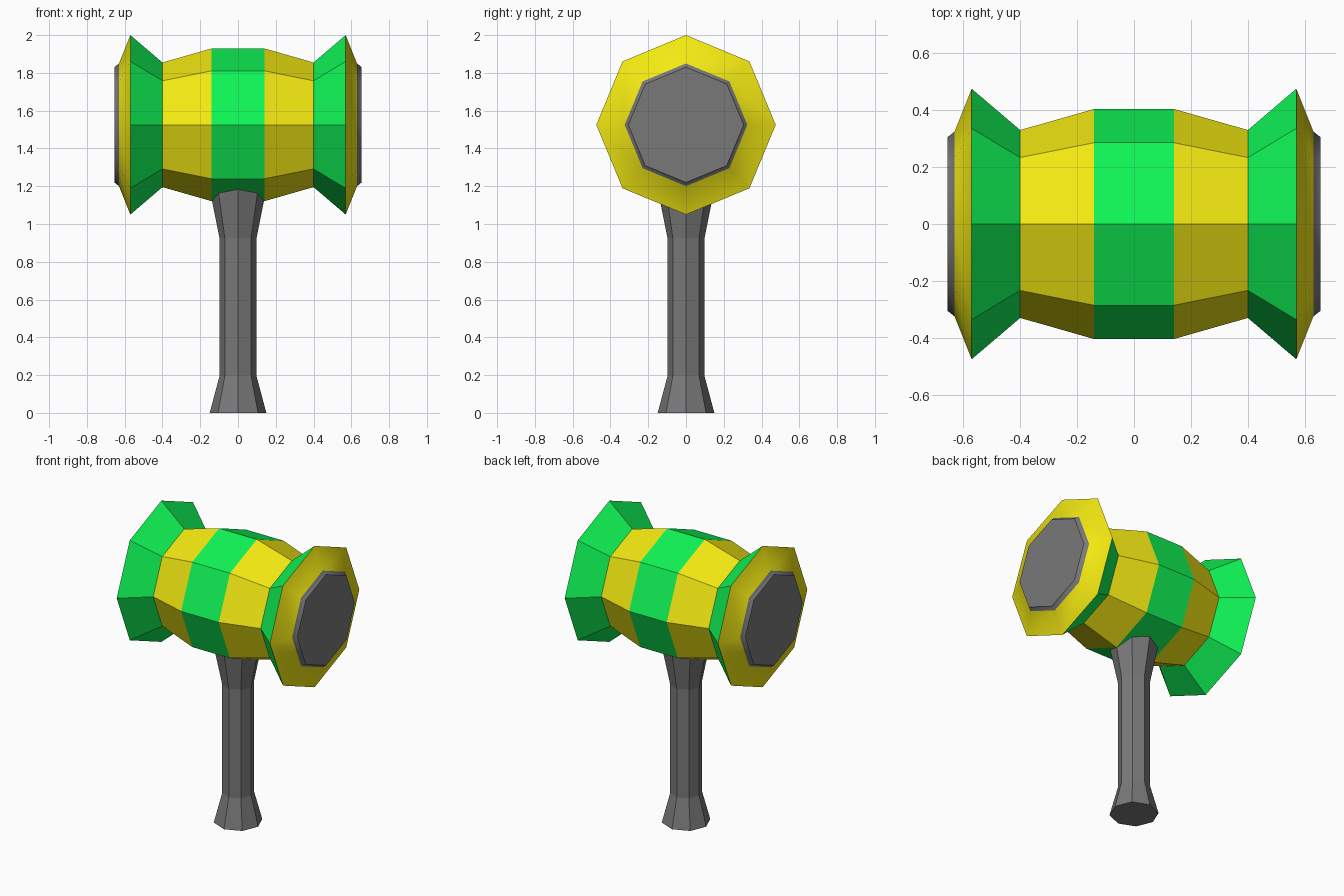
import bpy, bmesh
from math import sin, cos, pi

if "Cube" in bpy.data.objects:
    bpy.data.objects.remove(bpy.data.objects["Cube"])

SIDES = 8
HEAD_Z = 1.525


def material(name, color):
    m = bpy.data.materials.new(name)
    m.diffuse_color = (*color, 1)
    m.use_nodes = True
    m.node_tree.nodes["Principled BSDF"].inputs["Base Color"].default_value = m.diffuse_color
    return m


green = material("green", (0.005, 0.9, 0.09))
yellow = material("yellow", (0.9, 0.82, 0.006))
grey = material("grey", (0.19, 0.19, 0.19))


def lathe(name, profile, place, mats, bands, smooth_bands=()):
    """Closed octagonal solid from (position along axis, radius) stations."""
    bm = bmesh.new()
    rings = []
    for t, r in profile:
        rings.append([bm.verts.new(place(t, r * cos(2 * pi * k / SIDES), r * sin(2 * pi * k / SIDES)))
                      for k in range(SIDES)])
    for i in range(len(rings) - 1):
        for k in range(SIDES):
            j = (k + 1) % SIDES
            f = bm.faces.new((rings[i][k], rings[i][j], rings[i + 1][j], rings[i + 1][k]))
            f.material_index = bands[i]
            f.smooth = i in smooth_bands
    for ring in (rings[0], rings[-1]):
        bm.faces.new(ring).material_index = len(mats) - 1
    bmesh.ops.recalc_face_normals(bm, faces=bm.faces)
    mesh = bpy.data.meshes.new(name)
    bm.to_mesh(mesh)
    bm.free()
    for m in mats:
        mesh.materials.append(m)
    ob = bpy.data.objects.new(name, mesh)
    bpy.context.collection.objects.link(ob)
    return ob


# Striped barrel head with flared rims and grey striking faces, mirrored about x = 0
half = [(0.14, 0.404), (0.40, 0.33), (0.57, 0.475), (0.63, 0.325), (0.655, 0.305)]
head_profile = [(-x, r) for x, r in reversed(half)] + half
lathe("mallet_head", head_profile, lambda t, a, b: (t, a, HEAD_Z + b),
      [green, yellow, grey], [2, 1, 0, 1, 0, 1, 0, 1, 2], smooth_bands=(0, 1, 7, 8))

# Handle flared at the foot and where it enters the head
lathe("handle", [(0, 0.15), (0.195, 0.098), (0.925, 0.098), (1.2, 0.153)],
      lambda t, a, b: (a, b, t), [grey], [0, 0, 0])
